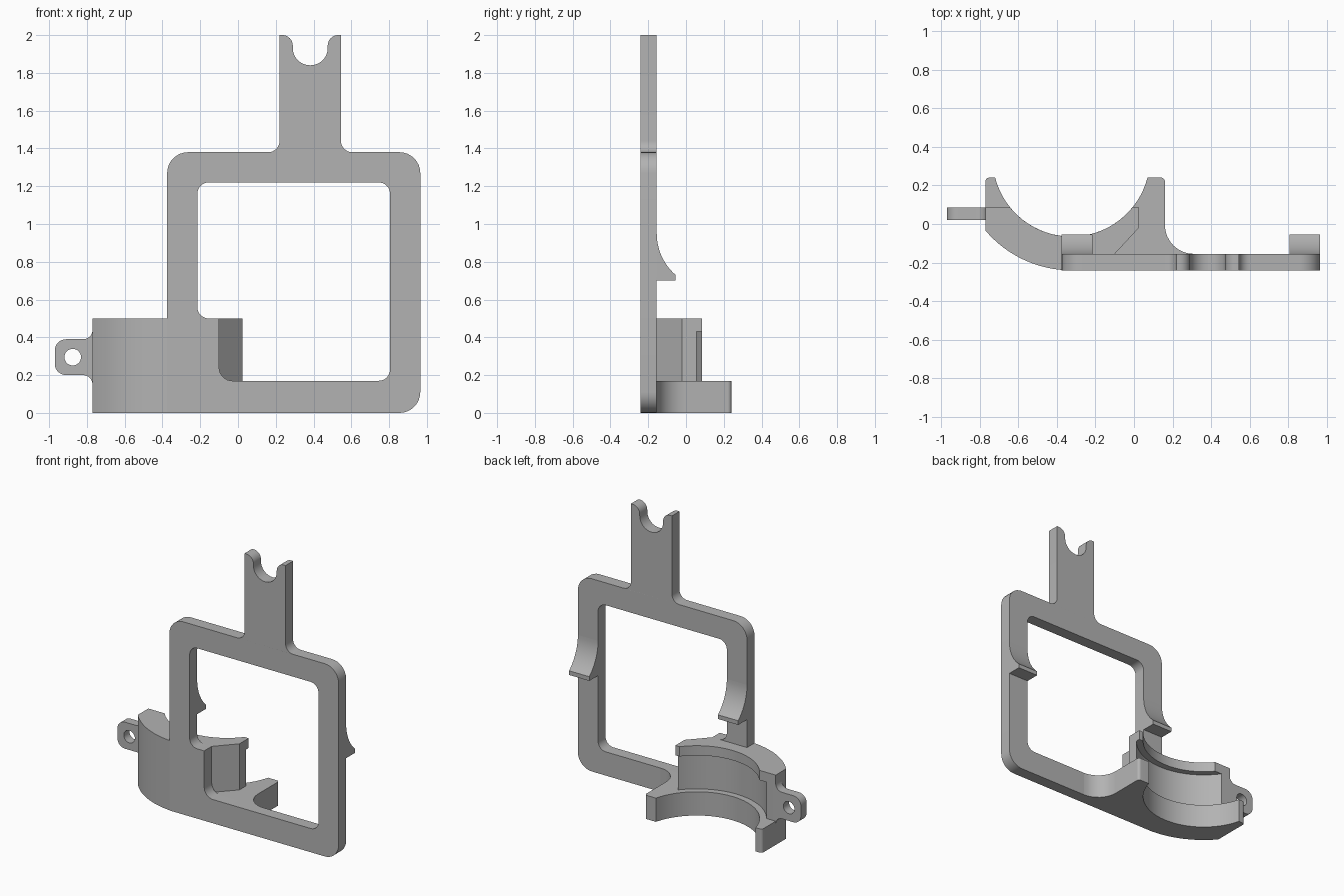
import bpy
import bmesh
from math import acos, cos, sin, tan, pi, radians
from mathutils import Matrix, Vector

cube = bpy.data.objects.get("Cube")
if cube:
    bpy.data.objects.remove(cube, do_unlink=True)

grey = bpy.data.materials.new("plain grey")
grey.use_nodes = True
grey.diffuse_color = (0.45, 0.45, 0.45, 1)
grey.node_tree.nodes["Principled BSDF"].inputs["Base Color"].default_value = grey.diffuse_color

# Drawing planes: local profile axes mapped to the model axes
PLANES = {
    "xy": Matrix.Identity(4),
    "xz": Matrix(((1, 0, 0, 0), (0, 0, -1, 0), (0, 1, 0, 0), (0, 0, 0, 1))),
    "yz": Matrix(((0, 0, 1, 0), (1, 0, 0, 0), (0, 1, 0, 0), (0, 0, 0, 1))),
}


def rounded(corners, steps=8):
    """Closed outline; a corner's third value is its fillet radius."""
    out = []
    for i, c in enumerate(corners):
        p = Vector(c[:2])
        r = c[2] if len(c) > 2 else 0
        if not r:
            out.append(p)
            continue
        a = (Vector(corners[i - 1][:2]) - p).normalized()
        b = (Vector(corners[(i + 1) % len(corners)][:2]) - p).normalized()
        half = a.angle(b) / 2
        centre = p + (a + b).normalized() * r / sin(half)
        start = p + a * r / tan(half) - centre
        end = p + b * r / tan(half) - centre
        sweep = start.angle_signed(end)
        for k in range(steps + 1):
            t = -sweep * k / steps
            out.append(centre + Vector((start.x * cos(t) - start.y * sin(t),
                                        start.x * sin(t) + start.y * cos(t))))
    return out


def prism(name, loops, low, high, plane):
    """Extrude filled outlines (later loops are holes) between two levels."""
    curve = bpy.data.curves.new(name, "CURVE")
    curve.dimensions = "2D"
    curve.fill_mode = "BOTH"
    curve.extrude = (high - low) / 2
    for loop in loops:
        spline = curve.splines.new("POLY")
        spline.points.add(len(loop) - 1)
        for point, p in zip(spline.points, loop):
            point.co = (p[0], p[1], 0, 1)
        spline.use_cyclic_u = True
    temp = bpy.data.objects.new(name + " outline", curve)
    mesh = bpy.data.meshes.new_from_object(temp)
    bpy.data.objects.remove(temp)
    bpy.data.curves.remove(curve)
    mesh.name = name
    mesh.transform(PLANES[plane] @ Matrix.Translation((0, 0, (low + high) / 2)))
    bm = bmesh.new()
    bm.from_mesh(mesh)
    bmesh.ops.remove_doubles(bm, verts=bm.verts, dist=0.0002)
    bmesh.ops.recalc_face_normals(bm, faces=bm.faces)
    bm.to_mesh(mesh)
    bm.free()
    mesh.materials.clear()
    mesh.materials.append(grey)
    mesh.polygons.foreach_set("material_index", [0] * len(mesh.polygons))
    mesh.shade_smooth()
    mesh.set_sharp_from_angle(angle=radians(30))
    obj = bpy.data.objects.new(name, mesh)
    bpy.context.collection.objects.link(obj)
    return obj


CX, CY = -0.325, 0.343  # shared centre of the cradle arcs


def bowl(r, x0, x1, steps=32):
    """Lower arc about the cradle centre, from x0 to x1."""
    a0, a1 = (-acos((x - CX) / r) for x in (x0, x1))
    return [(CX + r * cos(a0 + (a1 - a0) * k / steps),
             CY + r * sin(a0 + (a1 - a0) * k / steps)) for k in range(steps + 1)]


# Flat frame with forked neck
FRONT, BACK = -0.24, -0.155
outer = [(-0.375, 0), (0.965, 0, 0.11), (0.965, 1.38, 0.11), (0.545, 1.38, 0.06),
         (0.545, 2), (0.475, 2, 0.055), (0.475, 1.84, 0.092), (0.29, 1.84, 0.092),
         (0.29, 2, 0.055), (0.22, 2), (0.22, 1.38, 0.06), (-0.375, 1.38, 0.11)]
opening = [(-0.1, 0.17, 0.07), (0.805, 0.17, 0.06), (0.805, 1.22, 0.06),
           (-0.215, 1.22, 0.06), (-0.215, 0.5, 0.06), (-0.1, 0.5)]
prism("frame", [rounded(outer), rounded(opening)], -BACK, -FRONT, "xz")

# Cradle: wide foot, recessed wall, and lip
shell = bowl(0.583, -0.77, -0.37) + [(-0.37, -0.2)]
foot = shell + [(0.31, -0.2), (0.31, BACK), (0.16, BACK, 0.15), (0.16, 0.24, 0.02)]
foot += bowl(0.408, 0.07, -0.72) + [(-0.77, 0.24, 0.02)]
prism("cradle_foot", [rounded(foot)], 0, 0.17, "xy")

brace = shell + [(-0.11, -0.2), (-0.1, BACK), (0.025, -0.02)]
wall = brace + bowl(0.453, 0.025, -0.697) + [(-0.77, 0.085)]
lip = brace + [(0.025, 0.085)] + bowl(0.408, -0.009, -0.641) + [(-0.77, 0.085)]
prism("cradle_wall", [wall], 0.17, 0.43, "xy")
prism("cradle_lip", [lip], 0.43, 0.5, "xy")

# Side tab with screw hole
tab = [(-0.97, 0.2, 0.06), (-0.77, 0.2, 0.05), (-0.77, 0.145), (-0.75, 0.145),
       (-0.75, 0.445), (-0.77, 0.445), (-0.77, 0.39, 0.05), (-0.97, 0.39, 0.06)]
hole = [(-0.875 + 0.044 * cos(k * pi / 16), 0.295 + 0.044 * sin(k * pi / 16))
        for k in range(32)]
prism("mounting_tab", [rounded(tab), hole], -0.085, -0.02, "xz")

# Hooks on the back of both uprights
R, TOP, SWEEP = 0.292, 0.95, 0.853
hook = [(-0.175, 0.7), (-0.055, 0.7)]
hook += [(BACK + R - R * cos(SWEEP * k / 12), TOP - R * sin(SWEEP * k / 12))
         for k in range(12, -1, -1)] + [(-0.175, TOP)]
for name, x in (("right_hook", -0.375), ("left_hook", 0.805)):
    prism(name, [hook], x, x + 0.16, "yz")
